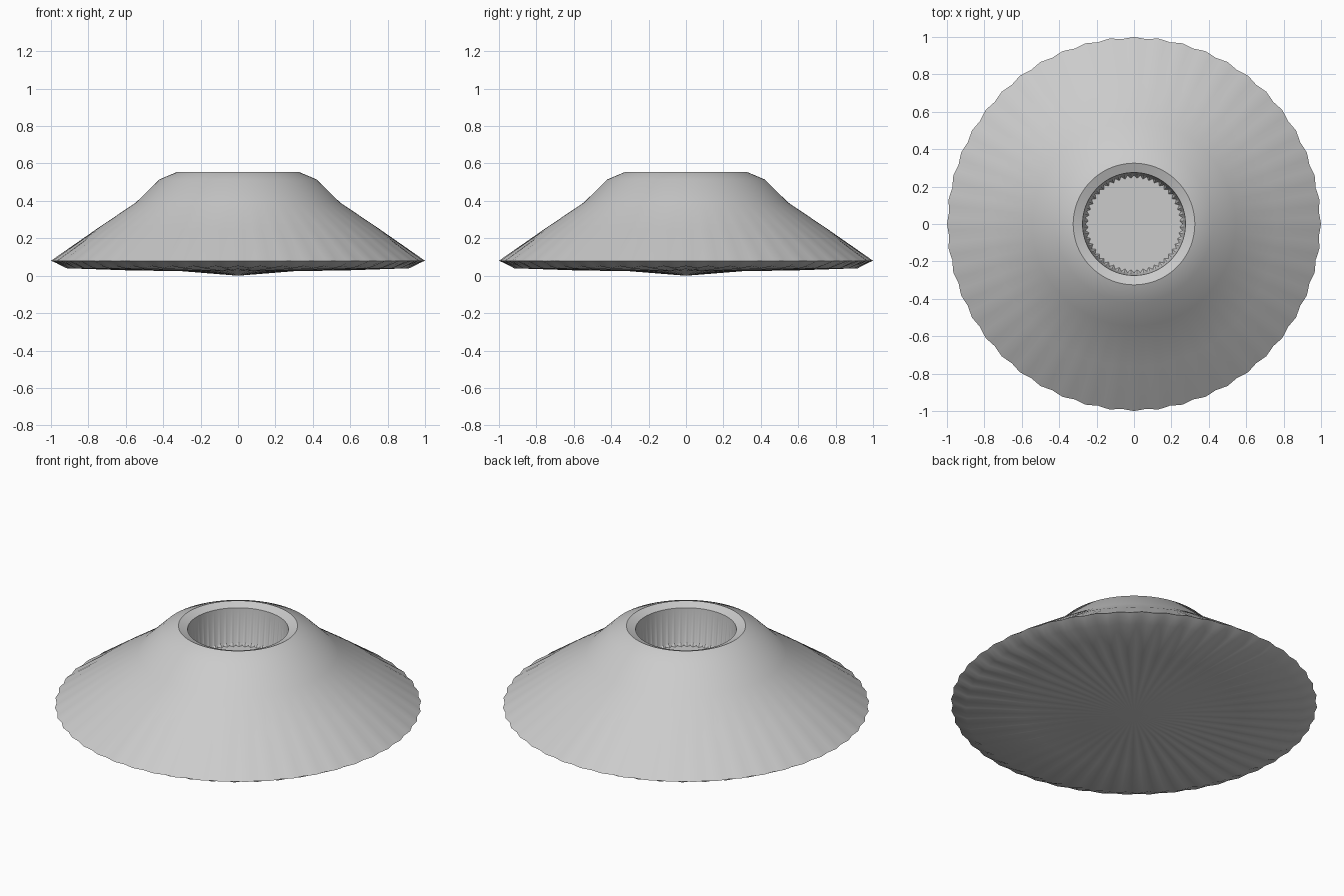
import bpy, bmesh, math

if "Cube" in bpy.data.objects:
    bpy.data.objects.remove(bpy.data.objects["Cube"])

FLUTES = 48
SEG = FLUTES * 4

# (radius, z, radial ripple, vertical ripple) from the bottom centre to the well floor
PROFILE = [
    (0.30, 0.025, 0.0, 0.001),
    (0.60, 0.033, 0.0, 0.004),
    (0.92, 0.046, 0.0, 0.006),
    (0.995, 0.08, 0.005, 0.0),
    (0.76, 0.247, 0.0, 0.0),
    (0.545, 0.392, 0.0, 0.0),
    (0.42, 0.515, 0.0, 0.0),
    (0.325, 0.555, 0.0, 0.0),
    (0.275, 0.535, 0.0, 0.0),
    (0.263, 0.33, 0.0, 0.0),
    (0.253, 0.315, 0.009, 0.0),
]


def ring(bm, r, z, dr, dz):
    verts = []
    for i in range(SEG):
        a = 2 * math.pi * i / SEG
        wave = math.cos(FLUTES * a)
        rr = r + dr * wave
        verts.append(bm.verts.new((rr * math.cos(a), rr * math.sin(a), z + dz * wave)))
    return verts


# Flared body with fluted underside, lip and recessed toothed well
bm = bmesh.new()
rings = [ring(bm, *p) for p in PROFILE]
for lo, hi in zip(rings, rings[1:]):
    for i in range(SEG):
        j = (i + 1) % SEG
        bm.faces.new((lo[i], lo[j], hi[j], hi[i]))

# Shallow cone tip underneath and flat floor of the well
for loop, z in ((rings[0], 0.0), (rings[-1], 0.315)):
    tip = bm.verts.new((0, 0, z))
    for i in range(SEG):
        bm.faces.new((loop[i], loop[(i + 1) % SEG], tip))
bmesh.ops.recalc_face_normals(bm, faces=bm.faces[:])

mesh = bpy.data.meshes.new("flared_body")
bm.to_mesh(mesh)
bm.free()
body = bpy.data.objects.new("flared_body", mesh)
bpy.context.collection.objects.link(body)

# Smooth flanks, crisp rim and lip
bpy.context.view_layer.objects.active = body
body.select_set(True)
bpy.ops.object.shade_smooth_by_angle(angle=math.radians(32))
